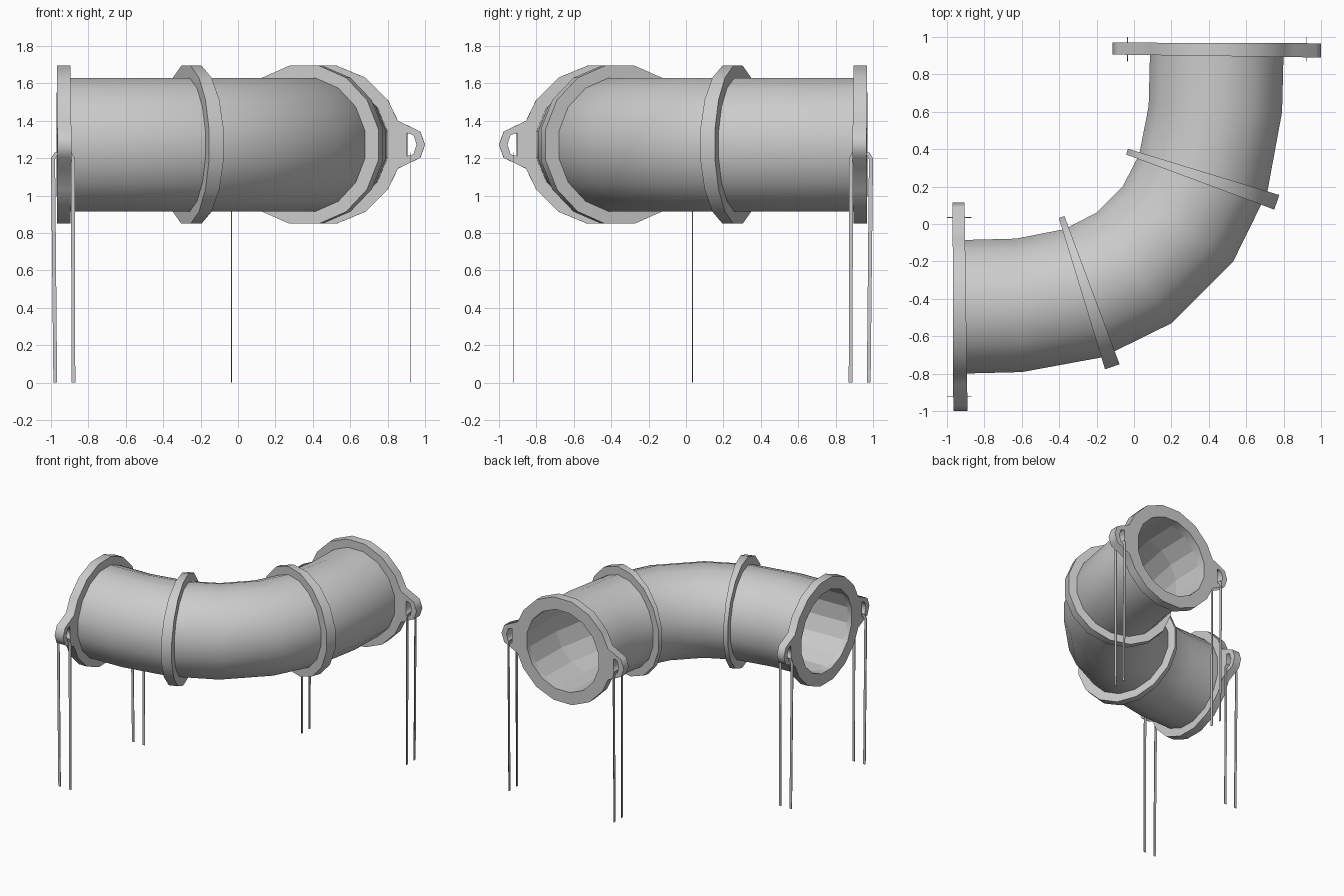
import bpy, bmesh, math
from mathutils import Matrix, Vector

if "Cube" in bpy.data.objects:
    bpy.data.objects.remove(bpy.data.objects["Cube"])

Z, CY, N = 1.2725, 0.443, 16          # pipe axis height, plan offset, sides
# reflection across the bend's symmetry plane
MIRROR = Matrix(((0, -1, 0, 0), (-1, 0, 0, 0), (0, 0, 1, 0), (0, 0, 0, 1)))


def ngon(apothem):
    r = apothem / math.cos(math.pi / N)
    return [(r * math.cos(math.tau * (i + .5) / N), r * math.sin(math.tau * (i + .5) / N))
            for i in range(N)]


def add(name, bm):
    bmesh.ops.remove_doubles(bm, verts=bm.verts, dist=1e-5)
    bmesh.ops.recalc_face_normals(bm, faces=bm.faces)
    me = bpy.data.meshes.new(name)
    bm.to_mesh(me)
    bm.free()
    ob = bpy.data.objects.new(name, me)
    bpy.context.collection.objects.link(ob)
    return ob


def plate(loops, half):
    """Extruded flat outline with holes, returned as bmesh (local xy, thickness z)."""
    cu = bpy.data.curves.new("outline", 'CURVE')
    cu.dimensions, cu.fill_mode, cu.extrude = '2D', 'BOTH', half
    for pts in loops:
        sp = cu.splines.new('POLY')
        sp.points.add(len(pts) - 1)
        for p, (x, y) in zip(sp.points, pts):
            p.co = (x, y, 0, 1)
        sp.use_cyclic_u = True
    ob = bpy.data.objects.new("outline", cu)
    bpy.context.collection.objects.link(ob)
    dg = bpy.context.evaluated_depsgraph_get()
    bm = bmesh.new()
    bm.from_mesh(ob.evaluated_get(dg).to_mesh())
    bpy.data.objects.remove(ob)
    bpy.data.curves.remove(cu)
    return bm


def pair(name, bm, mat):
    """Place a part on the left end and its reflection on the back end."""
    bm.transform(mat)
    other = bm.copy()
    other.transform(MIRROR)
    add(name + "_left", bm)
    add(name + "_back", other)


def frame(cx, cy, tilt):
    u = Vector((math.sin(tilt), -math.cos(tilt), 0))
    v = Vector((0, 0, 1))
    m = Matrix((u, v, u.cross(v))).transposed().to_4x4()
    m.translation = (cx, cy, Z)
    return m


def taper(bm, inner, outer, reach):
    for v in bm.verts:
        t = (v.co.x / reach + 1) / 2
        v.co.z *= inner + (outer - inner) * t


# Curved pipe: (centre x, centre y, section tilt in degrees), then mirrored half
half = [(-.93, -CY, 0), (-.615, -.435, 2.5), (-.27, -.37, 16.4), (0, -.235, 34.2)]
mats = [frame(x, y, math.radians(a)) for x, y, a in half]
bm = bmesh.new()
walls = []
for ap in (.357, .325):
    pts = ngon(ap)
    rings = [[m @ Vector((x, y, 0)) for x, y in pts] for m in mats]
    rings += [[MIRROR @ p for p in r] for r in reversed(rings)]
    rings = [[bm.verts.new(p) for p in r] for r in rings]
    walls.append(rings)
    for a, b in zip(rings, rings[1:]):
        for i in range(N):
            j = (i + 1) % N
            f = bm.faces.new((a[i], a[j], b[j], b[i]))
            f.smooth = ap > .35
for e in (0, -1):
    o, n = walls[0][e], walls[1][e]
    for i in range(N):
        j = (i + 1) % N
        bm.faces.new((o[i], o[j], n[j], n[i]))
add("curved_pipe", bm)

# Wedge-shaped collars around the bend
bm = plate([ngon(.4225), ngon(.345)], 1)
taper(bm, .016, .041, .42)
pair("collar", bm, frame(-.2515, -.363, math.radians(18.7)))

# End flanges with two slotted ears
quarter = [p for p in ngon(.4225) if p[0] > 0 and p[1] > .2]
right = [(.557, 0), (.532, .07), (.412, .128)] + quarter
top = right + [(-x, y) for x, y in reversed(right)]
outline = top + [(x, -y) for x, y in reversed(top[1:-1])]
slot = [(.462, .062), (.495, .052), (.512, 0), (.495, -.052), (.462, -.06)]
bm = plate([outline, ngon(.325), slot, [(-x, y) for x, y in slot]], 1)
taper(bm, .032, .038, .555)
pair("end_flange", bm, frame(-.933, -CY, math.radians(.5)))

# Hanging straps looped through each ear slot
strap = [(-.987, 0), (-1, 1.2), (-.98, 1.232), (-.89, 1.232), (-.872, 1.2), (-.87, 0),
         (-.89, 0), (-.893, 1.195), (-.905, 1.215), (-.965, 1.215), (-.978, 1.195), (-.967, 0)]
for side, label in ((1, "inner"), (-1, "outer")):
    m = Matrix.Translation((0, -CY + side * .478, 0)) @ Matrix.Rotation(math.pi / 2, 4, 'X')
    pair("strap_" + label, plate([strap], .0025), m)
